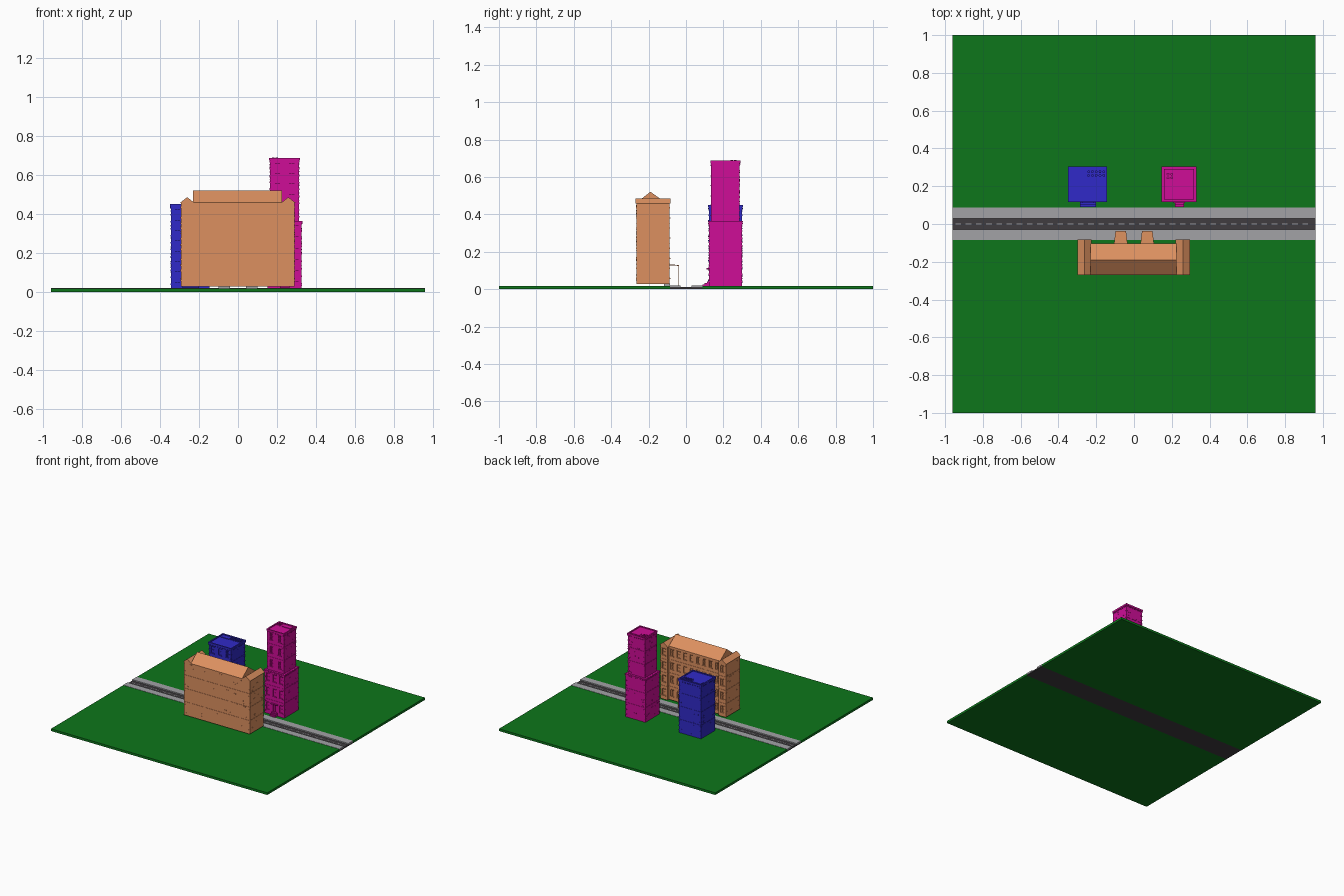
import bpy, bmesh, math, random
from mathutils import Matrix, Vector

if "Cube" in bpy.data.objects:
    bpy.data.objects.remove(bpy.data.objects["Cube"])

random.seed(4)


def mat(name, col):
    m = bpy.data.materials.new(name)
    m.diffuse_color = (*col, 1)
    m.use_nodes = True
    m.node_tree.nodes["Principled BSDF"].inputs["Base Color"].default_value = m.diffuse_color
    return m


GREEN = mat("grass", (0.004, 0.18, 0.011))
DARK = mat("asphalt", (0.05, 0.045, 0.05))
PALE = mat("pavement", (0.36, 0.36, 0.38))
BLUE = mat("blue", (0.03, 0.023, 0.58))
PINK = mat("magenta", (0.62, 0.004, 0.31))
TAN = mat("tan", (0.72, 0.28, 0.115))


def box(bm, x0, x1, y0, y1, z0, z1):
    m = Matrix.Translation(((x0 + x1) / 2, (y0 + y1) / 2, (z0 + z1) / 2))
    m = m @ Matrix.Diagonal((abs(x1 - x0), abs(y1 - y0), abs(z1 - z0), 1))
    bmesh.ops.create_cube(bm, size=1, matrix=m)


def prism(bm, pts, vec):
    f = bm.faces.new([bm.verts.new(p) for p in pts])
    r = bmesh.ops.extrude_face_region(bm, geom=[f])
    vs = [g for g in r["geom"] if isinstance(g, bmesh.types.BMVert)]
    bmesh.ops.translate(bm, verts=vs, vec=Vector(vec))


def finish(name, bm, material=None):
    bmesh.ops.recalc_face_normals(bm, faces=bm.faces)
    me = bpy.data.meshes.new(name)
    bm.to_mesh(me)
    bm.free()
    ob = bpy.data.objects.new(name, me)
    bpy.context.collection.objects.link(ob)
    if material:
        me.materials.append(material)
    return ob


def boxes(name, material, *dims):
    bm = bmesh.new()
    for d in dims:
        box(bm, *d)
    return finish(name, bm, material)


def carve(body, cutter):
    """Cut the window recesses into a body and drop the cutter."""
    mod = body.modifiers.new("openings", "BOOLEAN")
    mod.object, mod.solver = cutter, "EXACT"
    bpy.context.view_layer.objects.active = body
    bpy.ops.object.modifier_apply(modifier=mod.name)
    bpy.data.objects.remove(cutter)


def opening(cut, trim, x, y, z, w, h, s, door=False):
    """Recess plus sill, lintel and bars; s is the outward y direction."""
    box(cut, x - w / 2, x + w / 2, y - s * 0.007, y + s * 0.01, z, z + h)
    a, b = y - s * 0.008, y - s * 0.003
    box(trim, x - 0.001, x + 0.001, a, b, z, z + h)
    if not door:
        box(trim, x - w / 2, x + w / 2, a, b, z + h / 2 - 0.001, z + h / 2 + 0.001)
        box(trim, x - w / 2 - .003, x + w / 2 + .003, a, y + s * .004, z - .005, z)
    box(trim, x - w / 2 - .003, x + w / 2 + .003, y - s * .002, y + s * .003, z + h, z + h + .005)


def bricks(bm, x0, x1, y0, y1, z0, z1, n, faces):
    """Scattered raised bricks on the blank walls."""
    for f in faces:
        for _ in range(n):
            z, w = random.uniform(z0 + .01, z1 - .01), random.choice((.005, .009))
            if f[0] == "x":
                y = random.uniform(y0 + .01, y1 - .01)
                x = x1 if f == "x+" else x0
                box(bm, x - .002, x + .002, y - w, y + w, z, z + .005)
            else:
                x = random.uniform(x0 + .01, x1 - .01)
                y = y1 if f == "y+" else y0
                box(bm, x - w, x + w, y - .002, y + .002, z, z + .005)


def quoins(bm, x0, x1, y0, y1, z0, z1, step):
    """Small corner stones repeated up all four corners."""
    z = z0 + step / 2
    while z < z1 - .01:
        for x, sx in ((x0, 1), (x1, -1)):
            for y, sy in ((y0, 1), (y1, -1)):
                box(bm, x - sx * .002, x + sx * .011, y - sy * .002, y + sy * .011, z, z + .007)
        z += step


# ground halves, road, pavements and lane dashes
boxes("lawn", GREEN, (-.96, .96, -1, -.085, 0, .018), (-.96, .96, .088, 1, 0, .018))
boxes("road", DARK, (-.96, .96, -.085, .088, 0, .011))
boxes("pavements", PALE, (-.96, .96, -.085, -.03, .011, .02), (-.96, .96, .03, .088, .011, .02))
boxes("lane_dashes", PALE, *[(-.945 + i * .054, -.915 + i * .054, -.003, .003, .01, .0122)
                             for i in range(35)])


def tower(name, material, tiers, door_x, door_w, vents):
    """Stacked tiers with street windows, parapet roof and entrance steps."""
    for k, (x0, x1, y0, y1, z0, z1, floors, cols) in enumerate(tiers):
        body = boxes(f"{name}_walls_{k}", material, (x0, x1, y0, y1, z0, z1))
        cut, trim = bmesh.new(), bmesh.new()
        fh = (z1 - z0) / floors
        for i in range(floors):
            for c in range(cols):
                x = x0 + (x1 - x0) * (c + .5) / cols
                if k == 0 and i == 0 and abs(x - door_x) < .035:
                    continue
                opening(cut, trim, x, y0, z0 + i * fh + fh * .3, .026, fh * .48, -1)
            if i:
                z = z0 + i * fh
                box(trim, x0 - .002, x1 + .002, y0 - .002, y1 + .002, z - .002, z + .002)
        if k == 0:
            opening(cut, trim, door_x, y0, z0 + .025, .03, .055, -1, True)
            box(trim, door_x - .03, door_x + .03, y0 - .012, y0, z0 + .088, z0 + .094)
        quoins(trim, x0, x1, y0, y1, z0, z1, fh / 3)
        bricks(trim, x0, x1, y0, y1, z0, z1, 12, ("x-", "x+", "y+"))
        # cornice with a row of small blocks
        n = 9
        for i in range(n):
            t = (i + .5) / n
            x, y = x0 + t * (x1 - x0), y0 + t * (y1 - y0)
            box(trim, x - .004, x + .004, y0 - .004, y1 + .004, z1 - .016, z1 - .01)
            box(trim, x0 - .004, x1 + .004, y - .004, y + .004, z1 - .016, z1 - .01)
        box(trim, x0 - .005, x1 + .005, y0 - .005, y1 + .005, z1 - .008, z1 - .001)
        carve(body, finish("opening_cutter", cut))
        finish(f"{name}_trim_{k}", trim, material)
    # roof parapet
    p, e = z1 + .006, .005
    a, b, c, d = x0 - e, x1 + e, y0 - e, y1 + e
    boxes(f"{name}_parapet", material, (a, b, c, c + .01, z1 - .002, p),
          (a, b, d - .01, d, z1 - .002, p), (a, a + .01, c, d, z1 - .002, p),
          (b - .01, b, c, d, z1 - .002, p))
    # roof vents: a flat unit and round pipes near the back
    bm = bmesh.new()
    ux, px, n = vents
    box(bm, ux, ux + .075, y1 - .05, y1 - .015, z1 - .001, z1 + .004)
    for i in range(n):
        for j in range(2):
            bmesh.ops.create_cone(bm, cap_ends=True, segments=10, radius1=.007, radius2=.007,
                                  depth=.01, matrix=Matrix.Translation(
                                      (px + i * .02, y1 - .023 - j * .02, z1 + .004)))
    finish(f"{name}_roof_vents", bm, material)
    # entrance steps
    y0, z0 = tiers[0][2], tiers[0][4]
    boxes(f"{name}_steps", material, *[(door_x - door_w / 2, door_x + door_w / 2,
                                        y0 - .033 + i * .011, y0 + .002, z0 - .002, z0 + .008 + i * .008)
                                       for i in range(3)])


tower("blue_block", BLUE, [(-.344, -.147, .122, .3, .018, .445, 4, 3)],
      -.243, .084, (-.33, -.24, 5))
tower("tall_block", PINK, [(.151, .326, .122, .3, .018, .365, 3, 3),
                           (.165, .313, .135, .287, .364, .682, 3, 2)],
      .24, .048, (.225, .18, 2))

# wide tan block: H-free outline with two wings stepping forward
B, Y, W = -.265, -.107, -.088
out = [(-.292, B), (.29, B), (.29, W), (.225, W), (.225, Y), (-.228, Y), (-.228, W), (-.292, W)]
Z0, Z1, FH = .028, .458, .1075
bm = bmesh.new()
prism(bm, [(x, y, Z0) for x, y in out], (0, 0, Z1 - Z0))
body = finish("wide_block_walls", bm, TAN)
cut, trim = bmesh.new(), bmesh.new()
doors = (-.07, .07)
for i in range(4):
    z = Z0 + i * FH
    for c in range(8):
        x = -.2015 + c * .0571
        if i == 0 and min(abs(x - d) for d in doors) < .045:
            continue
        opening(cut, trim, x, Y, z + .032, .026, .05, 1)
    for x in (-.26, .2575):
        opening(cut, trim, x, W, z + .032, .03, .05, 1)
    if i:
        for a, b, f in ((-.292, -.228, W), (-.228, .225, Y), (.225, .29, W)):
            box(trim, a - .002, b + .002, B - .002, f + .002, z - .002, z + .002)
for x in doors:
    opening(cut, trim, x, Y, Z0 + .004, .04, .075, 1, True)
quoins(trim, -.292, .29, B, W, Z0, Z1, FH / 2)
bricks(trim, -.292, .29, B, W, Z0, Z1, 14, ("x-", "x+"))
bricks(trim, -.292, .29, B, W, Z0, Z1, 34, ("y-",))
carve(body, finish("opening_cutter", cut))
finish("wide_block_trim", trim, TAN)

# gable roofs: a long one along x, a small one along y on each wing
bm = bmesh.new()
prism(bm, [(-.23, B - .005, Z1), (-.23, Y + .004, Z1), (-.23, -.19, .521)], (.455, 0, 0))
for a, b in ((-.298, -.224), (.221, .296)):
    prism(bm, [(a, B - .005, Z1 - .001), (b, B - .005, Z1 - .001),
               ((a + b) / 2, B - .005, .486)], (0, W - B + .011, 0))
finish("wide_block_roofs", bm, TAN)

# door canopies: tapered slabs on thin posts
bm = bmesh.new()
for x in doors:
    prism(bm, [(x - .036, Y, .127), (x + .036, Y, .127), (x + .028, -.038, .125),
               (x - .028, -.038, .125)], (0, 0, .005))
    for s in (-1, 1):
        box(bm, x + s * .025 - .002, x + s * .025 + .002, -.044, -.04, .019, .127)
finish("door_canopies", bm, TAN)
boxes("doorsteps", PALE, *[(x - .03, x + .03, Y - .01, W + .002, .017, .03) for x in doors])
